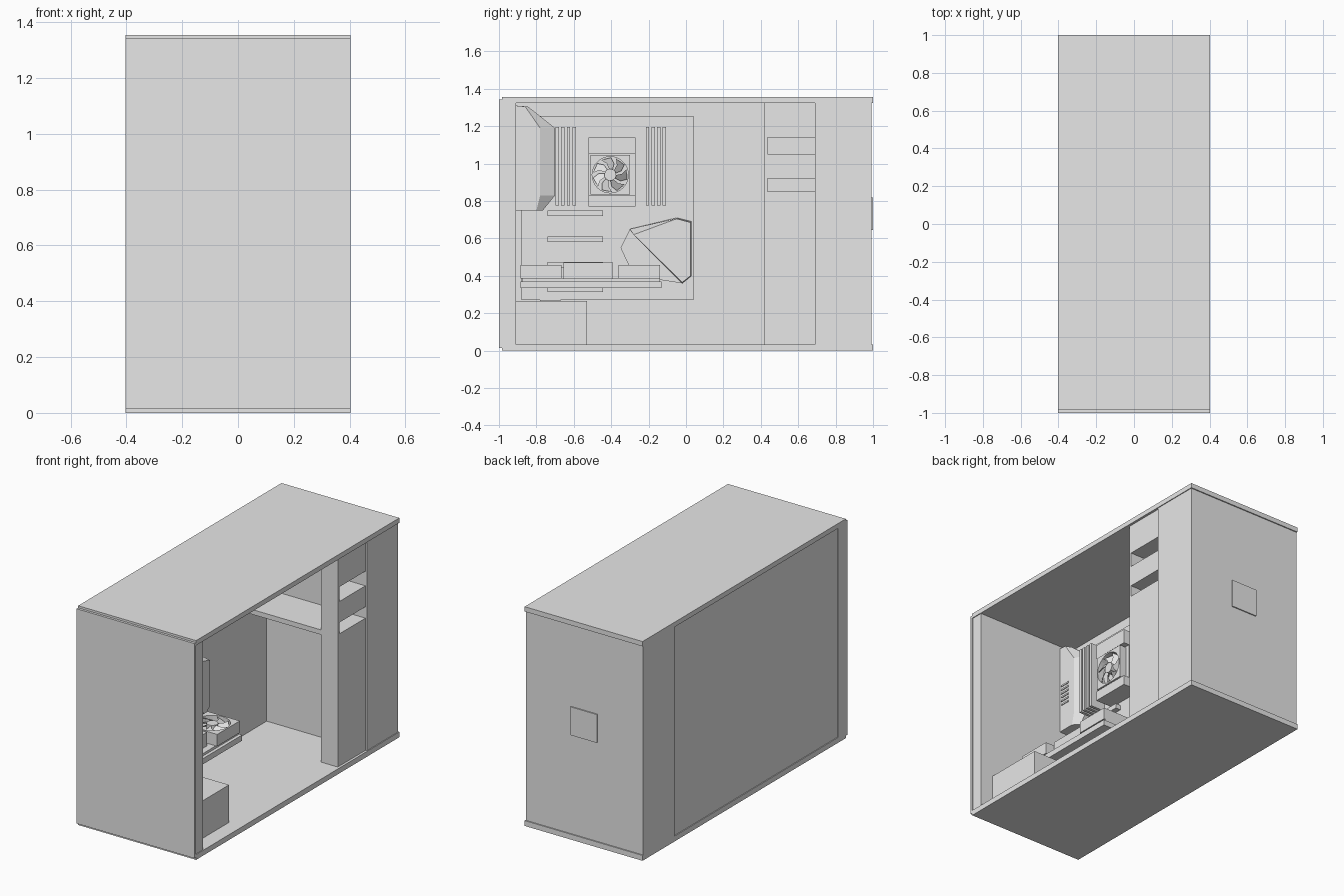
import bpy, bmesh, math
from mathutils import Matrix, Vector

if "Cube" in bpy.data.objects:
    bpy.data.objects.remove(bpy.data.objects["Cube"])

GREY = (0.8, 0.8, 0.8, 1)
mat = bpy.data.materials.new("light grey")
mat.use_nodes = True
mat.diffuse_color = GREY
mat.node_tree.nodes["Principled BSDF"].inputs["Base Color"].default_value = GREY


def finish(name, bm, matrix=None):
    bmesh.ops.recalc_face_normals(bm, faces=bm.faces)
    if matrix:
        bm.transform(matrix)
    mesh = bpy.data.meshes.new(name)
    bm.to_mesh(mesh)
    bm.free()
    mesh.materials.append(mat)
    obj = bpy.data.objects.new(name, mesh)
    bpy.context.collection.objects.link(obj)
    return obj


def add_box(bm, x, y, z):
    verts = bmesh.ops.create_cube(bm, size=1)["verts"]
    for v in verts:
        v.co = Vector([(r[0] + r[1]) / 2 + c * (r[1] - r[0]) for r, c in zip((x, y, z), v.co)])


def box(name, x, y, z):
    bm = bmesh.new()
    add_box(bm, x, y, z)
    return finish(name, bm)


def add_prism(bm, low, high):
    """Solid between two matching outlines."""
    a = [bm.verts.new(p) for p in low]
    b = [bm.verts.new(p) for p in high]
    bm.faces.new(a)
    bm.faces.new(b)
    for i in range(len(a)):
        j = (i + 1) % len(a)
        bm.faces.new((a[i], a[j], b[j], b[i]))


def side_plate(name, outline, x0, x1, top=None):
    """Extrude a (y, z) outline along x, optionally tapering to a second one."""
    bm = bmesh.new()
    add_prism(bm, [(x0, *p) for p in outline], [(x1, *p) for p in (top or outline)])
    return finish(name, bm)


def fan(name, half, depth, matrix, blades=7):
    """Square frame with a round hole, a hub and swept blades, facing local z."""
    bm = bmesh.new()
    hole, n = half * 0.92, 32

    def rim(i, z):
        a = math.tau * i / n
        c, s = math.cos(a), math.sin(a)
        r = half / max(abs(c), abs(s))
        return bm.verts.new((r * c, r * s, z)), bm.verts.new((hole * c, hole * s, z))

    low = [rim(i, 0) for i in range(n)]
    high = [rim(i, depth) for i in range(n)]
    for i in range(n):
        j = (i + 1) % n
        bm.faces.new((high[i][0], high[j][0], high[j][1], high[i][1]))
        bm.faces.new((low[i][0], low[j][0], low[j][1], low[i][1]))
        for k in (0, 1):
            bm.faces.new((low[i][k], low[j][k], high[j][k], high[i][k]))
    bmesh.ops.create_cone(bm, cap_ends=True, segments=24, radius1=half * 0.3, radius2=half * 0.3,
                          depth=depth, matrix=Matrix.Translation((0, 0, depth / 2)))
    for b in range(blades):
        start = math.tau * b / blades
        outline = []
        for r, a, h in ((.25, 0, .3), (.6, .12, .25), (.88, .4, .2), (.88, 1.0, .8), (.6, .75, .8), (.25, .6, .8)):
            outline.append(Vector((half * r * math.cos(start + a), half * r * math.sin(start + a), depth * h)))
        add_prism(bm, outline, [p + Vector((0, 0, depth * 0.1)) for p in outline])
    return finish(name, bm, matrix)


# Outer case
W = 0.403
IN = 0.398
FRONT, BAY, REAR = -0.91, 0.42, 0.69
LOW, HIGH = 0.033, 1.325
for name, z in (("bottom_plate", (0, LOW)), ("top_plate", (HIGH, 1.355))):
    box(name, (-W, W), (-0.985, 1), z)
box("front_panel", (-W, W), (-1, -0.985), (0.015, 1.342))
box("front_column", (-W, IN), (-0.985, FRONT), (LOW, HIGH))
box("rear_block", (-W, IN), (REAR, 0.993), (LOW, HIGH))
box("closed_side_panel", (-IN, -0.38), (FRONT, REAR), (LOW, HIGH))
box("board_tray", (-0.38, -0.287), (FRONT, REAR), (LOW, HIGH))
box("rear_badge_plate", (-0.09, 0.09), (0.993, 1), (0.645, 0.82))

# Drive bracket with two open slots, and its shelf
bm = bmesh.new()
BX = (0.275, 0.388)
add_box(bm, BX, (BAY, 0.435), (LOW, HIGH))
for z in ((LOW, 0.85), (0.92, 1.05), (1.14, HIGH)):
    add_box(bm, BX, (0.435, REAR), z)
finish("drive_bracket", bm)
box("drive_shelf", (-0.287, 0.275), (BAY, REAR), (0.82, 0.85))

# Power supply
box("power_supply", (-0.287, 0.31), (FRONT, -0.53), (LOW, 0.265))
box("power_socket", (-0.1, 0.1), (-0.78, -0.67), (0.265, 0.27))

# Main board with memory sticks and expansion slots
BOARD = -0.27
box("main_board", (-0.287, BOARD), (-0.88, 0.04), (0.27, 1.255))
for side, start in (("front", -0.697), ("rear", -0.215)):
    for i in range(4):
        y = start + i * 0.03
        box(f"memory_stick_{side}_{i + 1}", (BOARD, -0.17), (y, y + 0.018), (0.775, 1.195))
for i, z in enumerate((0.72, 0.58, 0.445, 0.313)):
    box(f"expansion_slot_{i + 1}", (BOARD, -0.235), (-0.74, -0.445), (z, z + 0.03))

# Angular cover over the ports, with vent strips
cover = [(-0.91, 1.31), (-0.845, 1.305), (-0.70, 1.19), (-0.70, 0.83), (-0.765, 0.75), (-0.91, 0.75)]
inner = [(-0.91, 1.31), (-0.86, 1.305), (-0.78, 1.19), (-0.78, 0.83), (-0.80, 0.75), (-0.91, 0.75)]
side_plate("port_cover_base", cover, BOARD, -0.235)
side_plate("port_cover_top", cover, -0.235, -0.20, inner)
for i in range(6):
    z = 0.92 + i * 0.025
    box(f"port_cover_vent_{i + 1}", (-0.2, -0.195), (-0.895, -0.83), (z, z + 0.01))

# Angular board heatsink
base = [(-0.35, 0.55), (-0.30, 0.65), (-0.05, 0.71), (0.03, 0.69), (0.03, 0.40), (-0.02, 0.36), (-0.28, 0.40)]
raised = [(-0.30, 0.65), (-0.05, 0.71), (0.03, 0.69), (0.03, 0.40), (-0.02, 0.36)]
face = [(-0.28, 0.62), (-0.05, 0.705), (0.025, 0.685), (0.025, 0.40), (-0.02, 0.365)]
side_plate("board_heatsink_base", base, BOARD, -0.255)
side_plate("board_heatsink_top", raised, -0.255, -0.21, face)

# Processor cooler with its fan facing the open side
CY = (-0.52, -0.27)
box("cooler_block", (BOARD, -0.19), CY, (0.77, 1.14))
box("cooler_lower_fin", (-0.19, -0.15), CY, (0.77, 0.83))
box("cooler_upper_fin", (-0.19, -0.15), CY, (1.05, 1.14))
to_side = Matrix.Translation((-0.19, -0.405, 0.94)) @ Matrix.Rotation(math.pi / 2, 4, "Y")
fan("cooler_fan", 0.105, 0.045, to_side)

# Graphics card lying flat with two upward fans
box("graphics_card", (BOARD, 0.12), (-0.885, -0.13), (0.335, 0.37))
box("graphics_card_top", (BOARD, 0.1), (-0.875, -0.14), (0.37, 0.385))
box("graphics_card_core", (-0.2, 0.06), (-0.655, -0.39), (0.385, 0.47))
for name, y in (("front", -0.775), ("rear", -0.25)):
    box(f"card_fan_base_{name}", (-0.11, 0.11), (y - 0.11, y + 0.11), (0.385, 0.42))
    fan(f"card_fan_{name}", 0.11, 0.038, Matrix.Translation((0, y, 0.42)))
